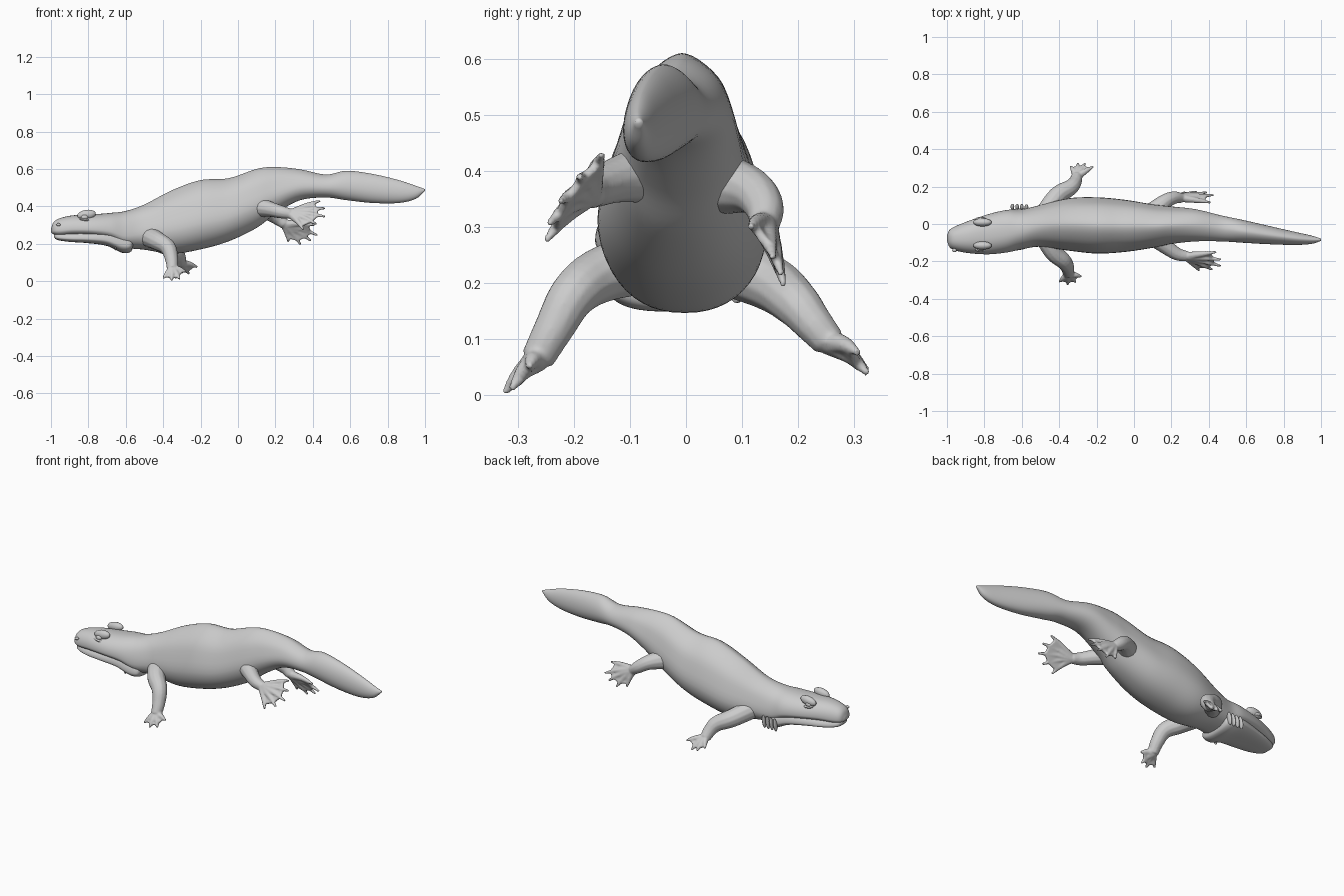
import bpy, bmesh, math
from mathutils import Vector

if "Cube" in bpy.data.objects:
    bpy.data.objects.remove(bpy.data.objects["Cube"])

GREY = (0.6, 0.6, 0.6, 1)
skin = bpy.data.materials.new("plain grey")
skin.use_nodes = True
skin.diffuse_color = GREY
skin.node_tree.nodes["Principled BSDF"].inputs["Base Color"].default_value = GREY


def spline(rows, steps):
    """Smooth curve through rows of numbers."""
    pts = [Vector(r) for r in rows]
    pts = [2 * pts[0] - pts[1]] + pts + [2 * pts[-1] - pts[-2]]
    out = []
    for a, b, c, d in zip(pts, pts[1:], pts[2:], pts[3:]):
        for k in range(steps):
            t = k / steps
            out.append(0.5 * (2 * b + (c - a) * t + (2 * a - 5 * b + 4 * c - d) * t**2
                              + (3 * b - a - 3 * c + d) * t**3))
    return out + [pts[-2]]


def bridge(bm, rings):
    """Skin a list of rings of points and close the ends."""
    loops = [[bm.verts.new(p) for p in ring] for ring in rings]
    n = len(loops[0])
    for a, b in zip(loops, loops[1:]):
        for i in range(n):
            j = (i + 1) % n
            bm.faces.new((a[i], a[j], b[j], b[i]))
    bm.faces.new(loops[0][::-1])
    bm.faces.new(loops[-1])


def finish(bm, name):
    bmesh.ops.recalc_face_normals(bm, faces=bm.faces)
    for f in bm.faces:
        f.smooth = True
    mesh = bpy.data.meshes.new(name)
    bm.to_mesh(mesh)
    bm.free()
    mesh.materials.append(skin)
    obj = bpy.data.objects.new(name, mesh)
    bpy.context.collection.objects.link(obj)
    return obj


def power(v, p):
    return math.copysign(abs(v) ** p, v)


def ramp(x, a, b):
    t = min(max((x - a) / (b - a), 0), 1)
    return t * t * (3 - 2 * t)


def loft(name, rows, sides=48):
    """Rows are x, right edge, left edge, bottom, top."""
    bm = bmesh.new()
    rings = []
    for x, right, left, low, high in spline(rows, 6):
        trunk = ramp(x, -0.7, -0.4)
        tail = ramp(x, 0.2, 0.5)
        waist = low + (high - low) * (0.3 + 0.08 * trunk + 0.06 * tail)
        fold = 0.018 * trunk * (1 - tail)
        ring = []
        for i in range(sides):
            t = math.tau * i / sides
            c, s = math.cos(t), math.sin(t)
            p = 0.85 + 0.38 * trunk - 0.1 * tail if s > 0 else 0.65 + 0.25 * trunk
            swell = 1 + fold * math.cos(8 * t) if s > 0 else 1 + fold
            y = (left + right) / 2 + (left - right) / 2 * power(c, p) * swell
            z = waist + s * (high - waist if s > 0 else waist - low)
            ring.append((x, y, z))
        rings.append(ring)
    bridge(bm, rings)
    return finish(bm, name)


def tube(bm, path, sides=12, steps=5):
    """Rounded tapering tube through points with radii."""
    pts = spline(path, steps)
    rings = []
    for i, p in enumerate(pts):
        way = (pts[min(i + 1, len(pts) - 1)] - pts[max(i - 1, 0)]).xyz.normalized()
        u = way.orthogonal().normalized() if not i else (u - way * u.dot(way)).normalized()
        v = way.cross(u)
        rings.append([p.xyz + p.w * (u * math.cos(math.tau * k / sides)
                                     + v * math.sin(math.tau * k / sides))
                      for k in range(sides)])
    bridge(bm, rings)


def web(bm, corners):
    """Thin skin stretched between three points."""
    a, b, c = corners
    n = (b - a).cross(c - a).normalized() * 0.008
    bridge(bm, [[p - n for p in corners], [p + n for p in corners]])


def limb(name, path, toes):
    bm = bmesh.new()
    tube(bm, path)
    ankle = Vector(path[-1][:3])
    tips = [Vector(t) for t in toes]
    for tip in tips:
        mid = ankle.lerp(tip, 0.55)
        mid.z += 0.006
        tube(bm, [(*ankle, 0.024), (*mid, 0.015), (*tip, 0.006)], 8)
    for a, b in zip(tips, tips[1:]):
        web(bm, [ankle, ankle.lerp(a, 0.8), ankle.lerp(b, 0.8)])
    obj = finish(bm, name)
    fuse = obj.modifiers.new("fuse", 'REMESH')
    fuse.mode = 'VOXEL'
    fuse.voxel_size = 0.005
    fuse.use_smooth_shade = True
    relax = obj.modifiers.new("relax", 'SMOOTH')
    relax.iterations = 4


def ball(name, place, size, tilt=0):
    bm = bmesh.new()
    bmesh.ops.create_uvsphere(bm, u_segments=20, v_segments=12, radius=1)
    obj = finish(bm, name)
    obj.location, obj.scale = place, size
    obj.rotation_euler.y = tilt


# Upper head, trunk and tail in one sweep
loft("body", [
    (-1.0, -0.09, -0.06, 0.262, 0.28), (-0.985, -0.125, -0.03, 0.25, 0.316),
    (-0.95, -0.143, -0.01, 0.243, 0.337), (-0.88, -0.156, 0.018, 0.245, 0.352),
    (-0.78, -0.162, 0.052, 0.24, 0.357), (-0.68, -0.152, 0.075, 0.222, 0.365),
    (-0.6, -0.135, 0.078, 0.18, 0.375), (-0.5, -0.12, 0.1, 0.168, 0.41),
    (-0.35, -0.14, 0.135, 0.147, 0.487), (-0.2, -0.155, 0.14, 0.17, 0.54),
    (-0.05, -0.147, 0.127, 0.213, 0.55), (0.1, -0.125, 0.103, 0.285, 0.6),
    (0.2, -0.105, 0.092, 0.36, 0.61), (0.33, -0.092, 0.078, 0.432, 0.598),
    (0.47, -0.093, 0.045, 0.447, 0.57), (0.58, -0.1, 0.022, 0.433, 0.59),
    (0.72, -0.108, -0.01, 0.418, 0.573), (0.86, -0.112, -0.042, 0.418, 0.54),
    (0.95, -0.106, -0.062, 0.44, 0.51), (1.0, -0.09, -0.078, 0.483, 0.492)])

# Lower jaw and throat, tucked under the upper lip
loft("lower_jaw", [
    (-0.985, -0.1, -0.05, 0.235, 0.26), (-0.965, -0.125, -0.025, 0.22, 0.265),
    (-0.9, -0.145, 0.008, 0.21, 0.27), (-0.8, -0.154, 0.04, 0.203, 0.28),
    (-0.7, -0.15, 0.068, 0.188, 0.29), (-0.62, -0.14, 0.082, 0.152, 0.28),
    (-0.575, -0.128, 0.08, 0.156, 0.26), (-0.56, -0.1, 0.06, 0.185, 0.24)])

# Eyes, brows, nostrils and throat frills on both sides
for side, word in ((-1, "right"), (1, "left")):
    def at(x, spread, z):
        return (x, -0.058 + 0.25 * (x + 0.83) + side * spread, z)
    ball(word + "_brow", at(-0.81, 0.062, 0.355), (0.05, 0.022, 0.026), -0.15)
    ball(word + "_eye", at(-0.82, 0.077, 0.341), (0.019, 0.013, 0.014))
    ball(word + "_lower_eyelid", at(-0.82, 0.078, 0.328), (0.03, 0.016, 0.008), 0.15)
    ball(word + "_nostril", at(-0.96, 0.05, 0.302), (0.012, 0.01, 0.008))
    for k in range(4):
        ball(f"{word}_throat_frill_{k + 1}", at(-0.65 + 0.025 * k, 0.105 - 0.007 * k, 0.2),
             (0.007, 0.016, 0.036), 0.2)

# Legs with webbed feet, caught mid-swim
limb("right_front_leg",
     [(-0.48, -0.06, 0.24, 0.058), (-0.43, -0.15, 0.215, 0.05), (-0.375, -0.2, 0.18, 0.043),
      (-0.355, -0.235, 0.12, 0.036), (-0.35, -0.265, 0.065, 0.03)],
     [(-0.4, -0.31, 0.014), (-0.355, -0.324, 0.004), (-0.312, -0.312, 0.01), (-0.28, -0.28, 0.05)])
limb("left_front_leg",
     [(-0.48, 0.05, 0.24, 0.055), (-0.41, 0.15, 0.2, 0.05), (-0.34, 0.195, 0.165, 0.043),
      (-0.315, 0.225, 0.13, 0.036), (-0.305, 0.255, 0.095, 0.03)],
     [(-0.34, 0.31, 0.06), (-0.3, 0.325, 0.042), (-0.262, 0.325, 0.038), (-0.217, 0.308, 0.075)])
limb("right_hind_leg",
     [(0.09, -0.05, 0.4, 0.06), (0.17, -0.12, 0.385, 0.042), (0.23, -0.16, 0.37, 0.035),
      (0.28, -0.172, 0.36, 0.028)],
     [(0.44, -0.15, 0.43), (0.465, -0.19, 0.39), (0.465, -0.225, 0.345), (0.42, -0.245, 0.305),
      (0.35, -0.25, 0.275)])
limb("left_hind_leg",
     [(0.09, 0.05, 0.38, 0.06), (0.16, 0.115, 0.365, 0.042), (0.21, 0.14, 0.335, 0.035),
      (0.25, 0.14, 0.305, 0.028)],
     [(0.27, 0.17, 0.21), (0.335, 0.175, 0.195), (0.39, 0.17, 0.215), (0.425, 0.155, 0.245),
      (0.41, 0.115, 0.3)])
